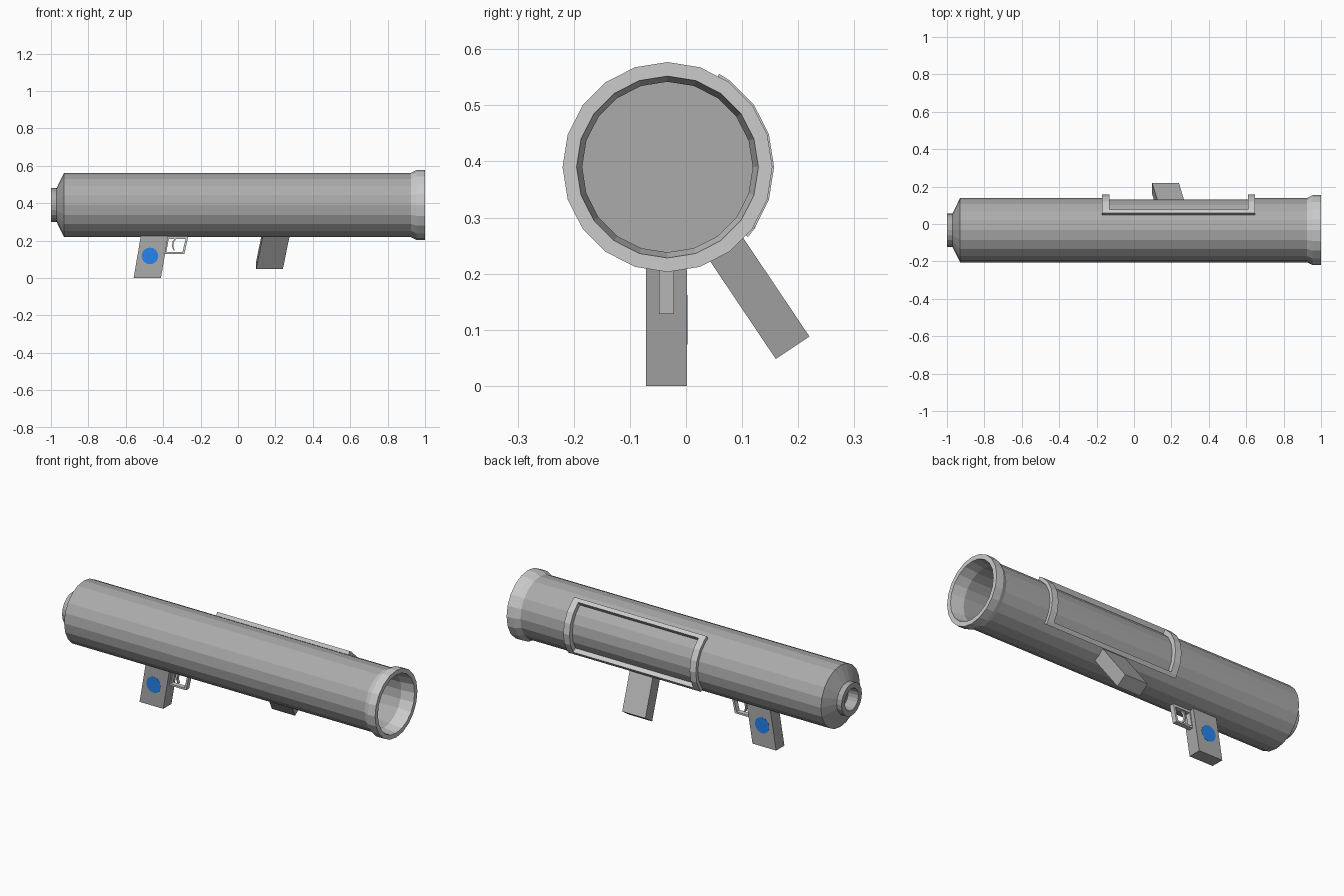
import bpy, bmesh
from math import sin, cos, radians
from mathutils import Vector

if "Cube" in bpy.data.objects:
    bpy.data.objects.remove(bpy.data.objects["Cube"])

CY, CZ, SIDES = -0.033, 0.39, 20   # tube axis and side count


def material(name, rgb):
    mat = bpy.data.materials.new(name)
    mat.diffuse_color = (*rgb, 1)
    mat.use_nodes = True
    mat.node_tree.nodes["Principled BSDF"].inputs["Base Color"].default_value = mat.diffuse_color
    return mat


dark = material("dark_grey", (0.41, 0.41, 0.41))
blue = material("blue", (0.018, 0.23, 0.85))


def finish(name, bm, mat=None):
    bmesh.ops.recalc_face_normals(bm, faces=bm.faces)
    me = bpy.data.meshes.new(name)
    bm.to_mesh(me)
    bm.free()
    ob = bpy.data.objects.new(name, me)
    bpy.context.collection.objects.link(ob)
    if mat:
        me.materials.append(mat)
    return ob


def polar(x, r, deg):
    return (x, CY + r * cos(radians(deg)), CZ + r * sin(radians(deg)))


def bridge(bm, a, b):
    for i in range(len(a)):
        j = (i + 1) % len(a)
        bm.faces.new((a[i], a[j], b[j], b[i]))


def lathe(name, profile, loop=False, mat=None):
    """Spin (x, r) points around the tube axis; cap the ends or close the loop."""
    bm = bmesh.new()
    rings = [[bm.verts.new(polar(x, r, 360 * k / SIDES)) for k in range(SIDES)]
             for x, r in profile]
    for a, b in zip(rings, rings[1:]):
        bridge(bm, a, b)
    if loop:
        bridge(bm, rings[-1], rings[0])
    else:
        bm.faces.new(rings[0])
        bm.faces.new(rings[-1])
    return finish(name, bm, mat)


def arc_block(name, x0, x1, a0, a1, r0, r1, mat=None):
    """Curved block that follows the tube facets."""
    angles = [a0] + [a for a in range(-90, 91, 18) if a0 < a < a1] + [a1]
    bm = bmesh.new()
    rings = [[bm.verts.new(polar(x, r, a))
              for x, r in ((x0, r0), (x1, r0), (x1, r1), (x0, r1))] for a in angles]
    for a, b in zip(rings, rings[1:]):
        bridge(bm, a, b)
    bm.faces.new(rings[0])
    bm.faces.new(rings[-1])
    return finish(name, bm, mat)


def prism(name, base, offset, mat=None):
    """Polygon extruded along an offset vector."""
    bm = bmesh.new()
    a = [bm.verts.new(p) for p in base]
    b = [bm.verts.new(Vector(p) + Vector(offset)) for p in base]
    bridge(bm, a, b)
    bm.faces.new(a)
    bm.faces.new(b)
    return finish(name, bm, mat)


# Main tube with deep front bore, tapered tail and hollow nozzle
tube = lathe("tube", [(-0.90, 0.152), (0.925, 0.152), (0.925, 0.172), (-0.93, 0.172),
                      (-0.97, 0.09), (-1.0, 0.09), (-1.0, 0.06), (-0.94, 0.055)], mat=dark)

# Flared muzzle ring
lathe("muzzle_ring", [(0.925, 0.172), (0.955, 0.187), (1.0, 0.187),
                      (1.0, 0.162), (0.925, 0.152)], loop=True)

# Shallow recess behind the side frame
cutter = arc_block("recess_cutter", -0.15, 0.625, -37, 57, 0.165, 0.2, dark)
cutter.hide_render = True
cutter.hide_set(True)
cut = tube.modifiers.new("recess", 'BOOLEAN')
cut.object = cutter
cut.operation = 'DIFFERENCE'
cut.solver = 'EXACT'

# Raised side frame
arc_block("frame_rear_end", -0.17, -0.132, -41, 61, 0.16, 0.19)
arc_block("frame_front_end", 0.61, 0.648, -41, 61, 0.16, 0.19)
arc_block("frame_upper_rail", -0.132, 0.61, 54, 61, 0.16, 0.19)
arc_block("frame_lower_rail", -0.132, 0.61, -41, -34, 0.16, 0.19)

# Rear grip
prism("rear_grip", [(-0.558, -0.071, 0), (-0.412, -0.071, 0),
                    (-0.372, -0.071, 0.235), (-0.518, -0.071, 0.235)],
      (0, 0.073, 0), dark)

# Blue discs, almost flush, on both sides of the grip
for side, y in (("left", -0.0716), ("right", 0.0006)):
    disc = [(-0.471 + 0.044 * cos(radians(a)), y, 0.118 + 0.044 * sin(radians(a)))
            for a in range(0, 360, 15)]
    prism("grip_disc_" + side, disc, (0, 0.002, 0), blue)

# Trigger guard: thin slanted bars
guard = {"bottom": [(-0.392, 0.128), (-0.287, 0.128), (-0.285, 0.138), (-0.392, 0.138)],
         "front": [(-0.287, 0.128), (-0.266, 0.222), (-0.277, 0.222), (-0.297, 0.138)],
         "top": [(-0.38, 0.207), (-0.27, 0.207), (-0.266, 0.222), (-0.38, 0.222)],
         "rear": [(-0.395, 0.128), (-0.385, 0.128), (-0.368, 0.222), (-0.38, 0.222)]}
for part, pts in guard.items():
    prism("trigger_guard_" + part, [(x, -0.048, z) for x, z in pts], (0, 0.027, 0))

# Curved trigger
trigger = [(-0.336, 0.215), (-0.35, 0.195), (-0.353, 0.17), (-0.345, 0.148),
           (-0.339, 0.148), (-0.346, 0.17), (-0.342, 0.193), (-0.325, 0.215)]
prism("trigger", [(x, -0.042, z) for x, z in trigger], (0, 0.015, 0))

# Angled front grip, leaning out to the side
prism("front_grip", [(0.097, 0.16, 0.048), (0.24, 0.16, 0.048),
                     (0.24, 0.22, 0.088), (0.097, 0.22, 0.088)],
      (0.038, -0.125, 0.186), dark)
